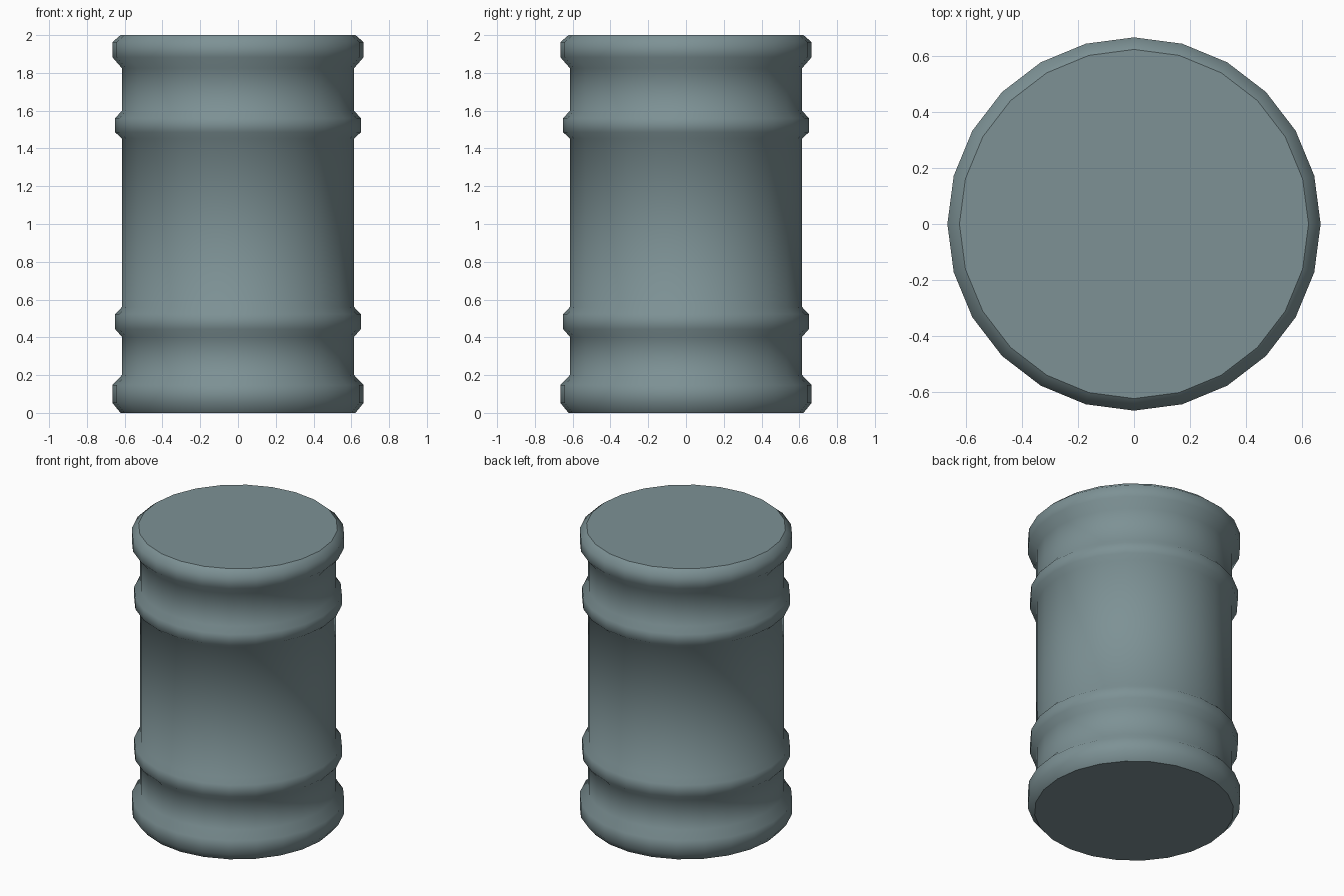
import bpy
import bmesh
from math import cos, sin, tau

cube = bpy.data.objects.get("Cube")
if cube:
    bpy.data.objects.remove(cube, do_unlink=True)

SIDES = 24
BODY, RING, RIM, CAP = 0.615, 0.65, 0.665, 0.622

# One blue-grey paint for the whole barrel
paint = bpy.data.materials.new("blue_grey_paint")
paint.use_nodes = True
colour = (0.205, 0.285, 0.3, 1)
paint.diffuse_color = colour
paint.node_tree.nodes["Principled BSDF"].inputs["Base Color"].default_value = colour


def band(radius, heights, start=BODY, end=BODY):
    """Raised band: foot, two outer corners, shoulder."""
    return list(zip((start, radius, radius, end), heights))


# Profile from the floor up: bottom rim, two hoops, top rim
profile = (
    band(RIM, (0, 0.053, 0.147, 0.2), start=CAP)
    + band(RING, (0.403, 0.443, 0.523, 0.56))
    + band(RING, (1.453, 1.485, 1.56, 1.6))
    + band(RIM, (1.825, 1.883, 1.963, 2.0), end=CAP)
)

# Spin the profile into a closed barrel
bm = bmesh.new()
rows = [
    [bm.verts.new((r * cos(tau * i / SIDES), r * sin(tau * i / SIDES), z))
     for i in range(SIDES)]
    for r, z in profile
]
for low, high in zip(rows, rows[1:]):
    for i in range(SIDES):
        j = (i + 1) % SIDES
        bm.faces.new((low[i], low[j], high[j], high[i])).smooth = True

# Flat lids with crisp edges
for lid in (bm.faces.new(rows[0][::-1]), bm.faces.new(rows[-1])):
    lid.smooth = False
    for edge in lid.edges:
        edge.smooth = False

mesh = bpy.data.meshes.new("barrel")
bm.to_mesh(mesh)
bm.free()
mesh.materials.append(paint)
bpy.context.collection.objects.link(bpy.data.objects.new("barrel", mesh))
